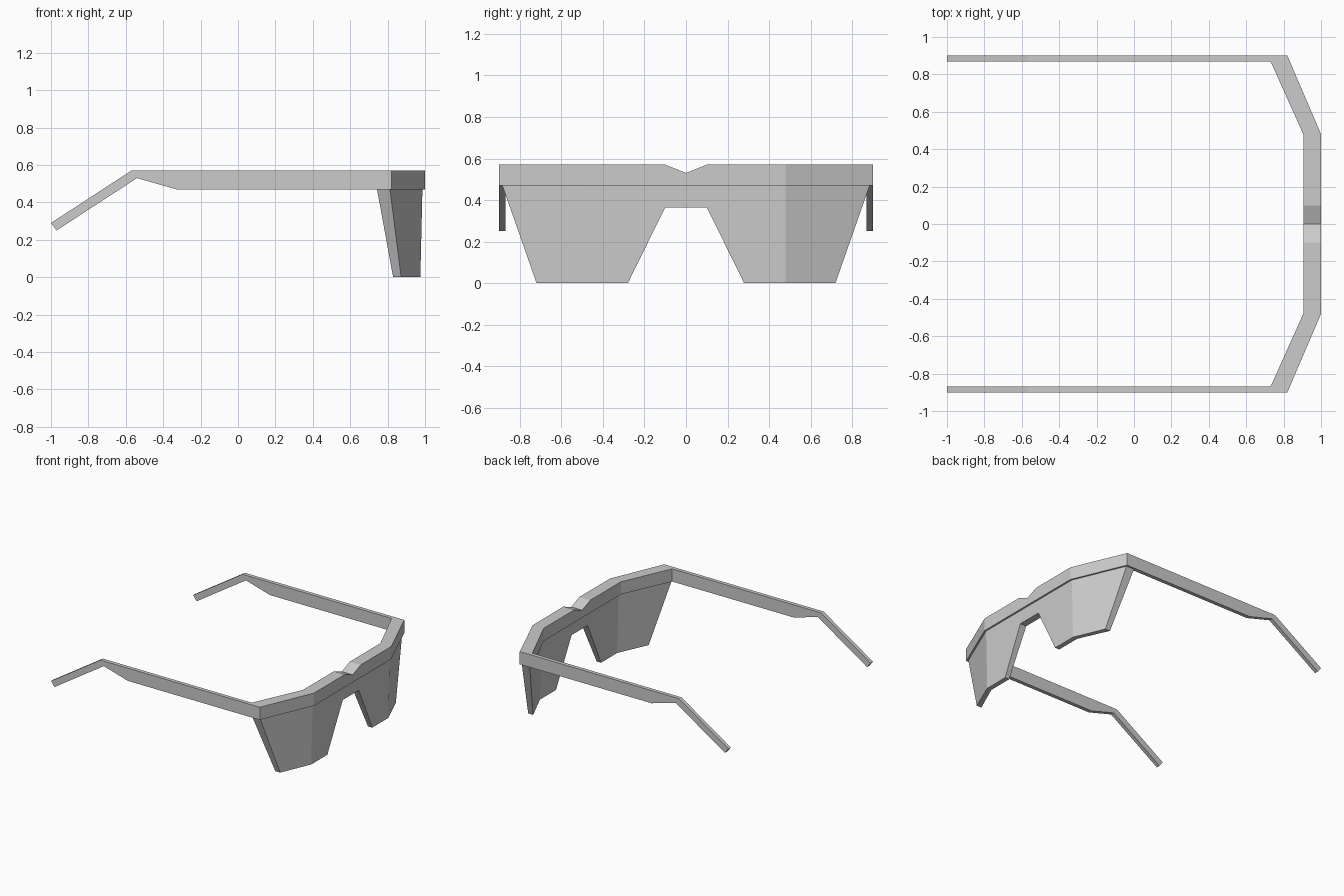
import bpy, bmesh

if "Cube" in bpy.data.objects:
    bpy.data.objects.remove(bpy.data.objects["Cube"])

grey = bpy.data.materials.new("light grey plastic")
grey.diffuse_color = (0.6, 0.6, 0.6, 1)
grey.use_nodes = True
grey.node_tree.nodes["Principled BSDF"].inputs["Base Color"].default_value = grey.diffuse_color

TOP, RIM = 0.57, 0.47           # top of the frame, underside of the brow bar


def finish(name, bm):
    bmesh.ops.remove_doubles(bm, verts=bm.verts, dist=0.0005)
    bmesh.ops.recalc_face_normals(bm, faces=bm.faces)
    me = bpy.data.meshes.new(name)
    bm.to_mesh(me)
    bm.free()
    me.materials.append(grey)
    ob = bpy.data.objects.new(name, me)
    bpy.context.collection.objects.link(ob)
    return ob


def loft(name, rings, closed):
    """Skin a row of four-point cross sections."""
    bm = bmesh.new()
    vs = [[bm.verts.new(p) for p in r] for r in rings]
    for a, b in zip(vs, vs[1:]):
        for i in range(4 if closed else 3):
            j = (i + 1) % 4
            bm.faces.new((a[i], a[j], b[j], b[i]))
    return finish(name, bm)


def outer_x(y):                 # wrap-around plan of the front surface
    return 1.0 - max(0, abs(y) - 0.48) * 0.18 / 0.42


def inner_x(y):                 # and of the rear surface
    return 0.905 - max(0, abs(y) - 0.48) * 0.175 / 0.39


def both_sides(half):           # half: (y, z) stations from outside to middle
    return half + [(-y, z) for y, z in reversed(half) if y > 0]


# brow bar with a shallow notch over the nose
rings = []
for y, z in both_sides([(0.90, TOP), (0.48, TOP), (0.10, TOP), (0, 0.53)]):
    yi = max(-0.87, min(0.87, y))
    rings.append([(outer_x(y), y, z), (outer_x(y), y, RIM),
                  (inner_x(yi), yi, RIM), (inner_x(yi), yi, z)])
loft("brow_bar", rings, True)

# one-piece lens shield: stations give its lower edge
rings = []
for y, z in both_sides([(0.885, RIM), (0.72, 0.003), (0.48, 0.0),
                        (0.28, 0.0), (0.10, 0.365)]):
    z = 0.0 if z < 0.01 else z
    t = 1 - z / RIM             # shield thins towards the bottom
    rings.append([(outer_x(y) - 0.014, y, RIM),
                  (outer_x(y) - 0.014 - 0.011 * t, y, z),
                  (inner_x(y) + 0.020 + 0.012 * t, y, z),
                  (inner_x(y) + 0.020, y, RIM)])
loft("lens_shield", rings, False)

# temple arms, mitred into the brow bar and bent down at the ear
profile = [(None, TOP), (-0.57, TOP), (-1.0, 0.29), (-0.97, 0.25),
           (-0.54, 0.53), (-0.33, RIM), (None, RIM)]
for side, label in ((1, "left"), (-1, "right")):
    bm = bmesh.new()
    loops = []
    for y, end in ((0.87, 0.73), (0.90, 0.82)):
        loops.append([bm.verts.new((end if x is None else x, side * y, z))
                      for x, z in profile])
    a, b = loops
    for i in range(len(profile) - 1):
        bm.faces.new((a[i], a[i + 1], b[i + 1], b[i]))
    bm.faces.new(a)
    bm.faces.new(b)
    finish("temple_arm_" + label, bm)
